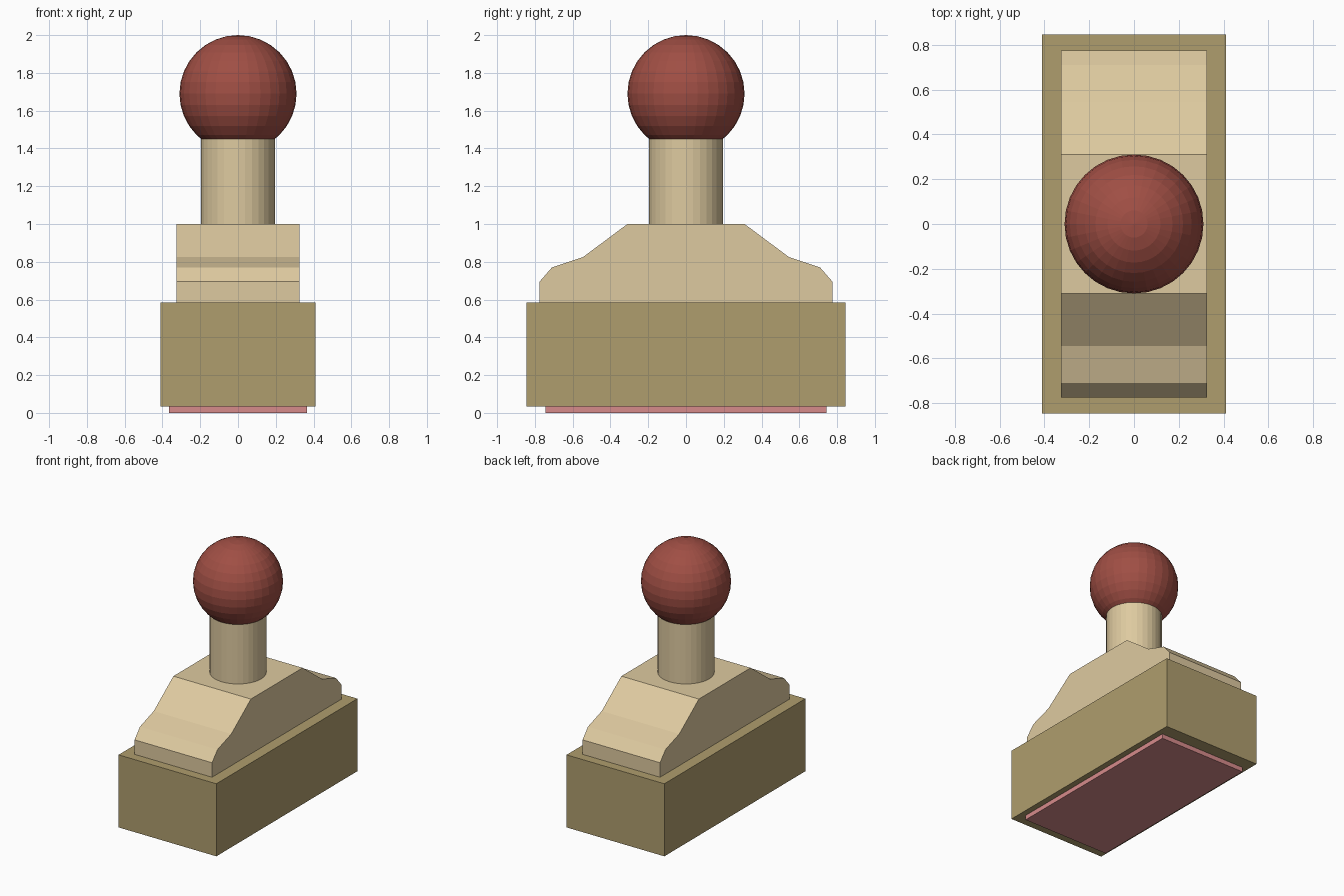
import bpy, bmesh

if "Cube" in bpy.data.objects:
    bpy.data.objects.remove(bpy.data.objects["Cube"])


def material(name, rgb):
    mat = bpy.data.materials.new(name)
    mat.diffuse_color = (*rgb, 1)
    mat.use_nodes = True
    mat.node_tree.nodes["Principled BSDF"].inputs["Base Color"].default_value = mat.diffuse_color
    return mat


light_wood = material("light_wood", (0.73, 0.59, 0.35))
dark_wood = material("dark_wood", (0.43, 0.34, 0.155))
red = material("red_paint", (0.35, 0.077, 0.058))
pink = material("pink_rubber", (0.68, 0.26, 0.26))


def finish(name, mat):
    ob = bpy.context.object
    ob.name = name
    ob.data.materials.append(mat)
    return ob


def box(name, half_x, half_y, z0, z1, mat):
    bpy.ops.mesh.primitive_cube_add(size=1, location=(0, 0, (z0 + z1) / 2))
    bpy.context.object.scale = (2 * half_x, 2 * half_y, z1 - z0)
    bpy.ops.object.transform_apply(location=False, rotation=False, scale=True)
    return finish(name, mat)


# Stamp pad and base block
box("stamp_pad", 0.365, 0.745, 0.0, 0.035, pink)
box("base_block", 0.41, 0.845, 0.035, 0.585, dark_wood)

# Shaped shoulder: mirrored half profile extruded across x
half = [(0.775, 0.585), (0.775, 0.695), (0.71, 0.77), (0.545, 0.825), (0.31, 1.0)]
profile = half + [(-y, z) for y, z in reversed(half)]
width = 0.65
bm = bmesh.new()
face = bm.faces.new([bm.verts.new((-width / 2, y, z)) for y, z in profile])
ext = bmesh.ops.extrude_face_region(bm, geom=[face])
bmesh.ops.translate(bm, vec=(width, 0, 0),
                    verts=[v for v in ext["geom"] if isinstance(v, bmesh.types.BMVert)])
bmesh.ops.recalc_face_normals(bm, faces=bm.faces)
mesh = bpy.data.meshes.new("shoulder")
bm.to_mesh(mesh)
bm.free()
shoulder = bpy.data.objects.new("shoulder", mesh)
mesh.materials.append(light_wood)
bpy.context.collection.objects.link(shoulder)

# Handle post, ending just inside the knob
bpy.ops.mesh.primitive_cylinder_add(vertices=32, radius=0.195, depth=0.46,
                                    location=(0, 0, 1.23))
finish("handle_post", light_wood)

# Round knob
bpy.ops.mesh.primitive_uv_sphere_add(segments=32, ring_count=16, radius=0.31,
                                     location=(0, 0, 1.69))
finish("handle_knob", red)
